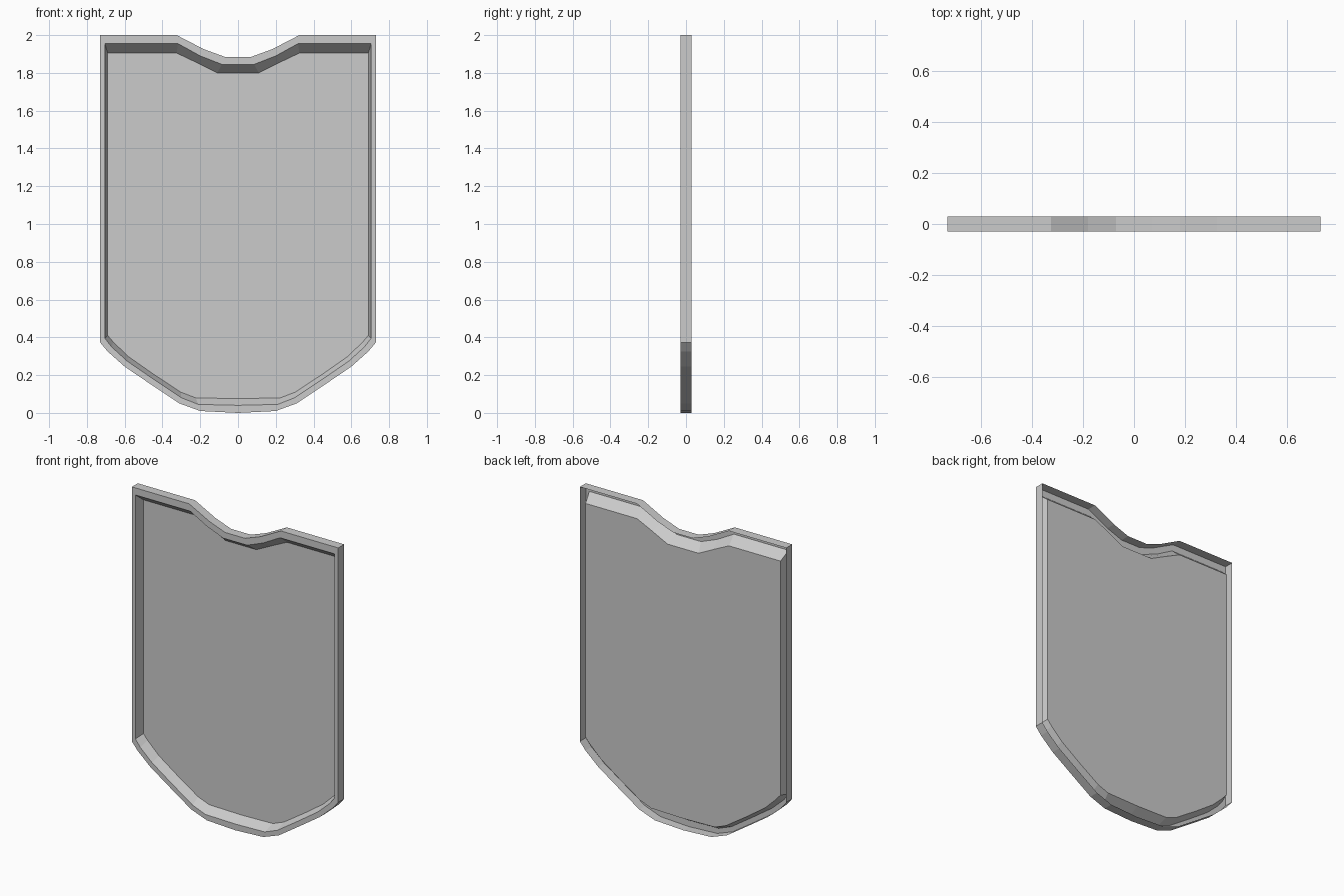
import bpy, bmesh

if "Cube" in bpy.data.objects:
    bpy.data.objects.remove(bpy.data.objects["Cube"])

Y_FRONT, Y_BACK = -0.03, 0.03

# Half outlines (x, z), from bottom centre up the right side to the top notch
outer = [(0, 0), (0.20, 0.01), (0.31, 0.05), (0.46, 0.15), (0.60, 0.245), (0.69, 0.325),
         (0.73, 0.373), (0.73, 2), (0.325, 2), (0.18, 1.925), (0.07, 1.885)]
lip = [(0, 0.04), (0.21, 0.045), (0.30, 0.08), (0.45, 0.18), (0.588, 0.275), (0.67, 0.35),
       (0.705, 0.395), (0.705, 1.955), (0.318, 1.955), (0.20, 1.89), (0.085, 1.845)]
floor = [(0, 0.075), (0.225, 0.08), (0.303, 0.11), (0.45, 0.207), (0.58, 0.298), (0.66, 0.375),
         (0.69, 0.41), (0.69, 1.905), (0.325, 1.905), (0.22, 1.855), (0.11, 1.80)]


def ring(bm, half, y):
    """Mirror a half outline into a closed loop of vertices at depth y."""
    loop = half + [(-x, z) for x, z in reversed(half) if x > 0]
    return [bm.verts.new((x, y, z)) for x, z in loop]


# Thin pressed sheet: outer wall, front lip, sloped inner wall, recessed panel
bm = bmesh.new()
rings = [ring(bm, outer, Y_BACK), ring(bm, outer, Y_FRONT),
         ring(bm, lip, Y_FRONT), ring(bm, floor, Y_BACK)]
for a, b in zip(rings, rings[1:]):
    n = len(a)
    for i in range(n):
        j = (i + 1) % n
        bm.faces.new((a[i], a[j], b[j], b[i]))
bm.faces.new(rings[-1])

mesh = bpy.data.meshes.new("shield_panel")
bm.to_mesh(mesh)
bm.free()
bpy.context.collection.objects.link(bpy.data.objects.new("shield_panel", mesh))
